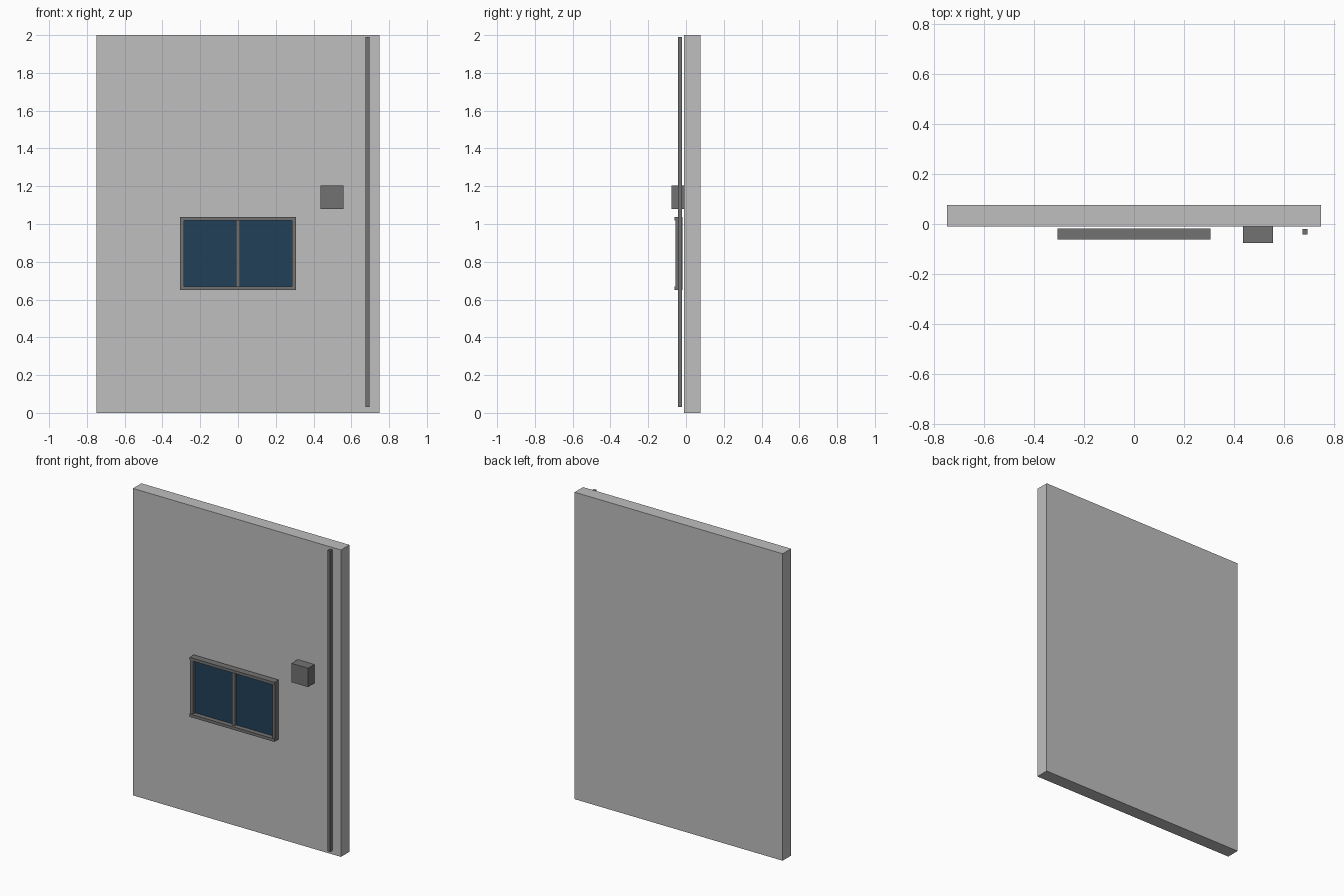
import bpy

cube = bpy.data.objects.get("Cube")
if cube:
    bpy.data.objects.remove(cube, do_unlink=True)


def material(name, rgb):
    m = bpy.data.materials.new(name)
    m.use_nodes = True
    m.diffuse_color = (*rgb, 1)
    m.node_tree.nodes["Principled BSDF"].inputs["Base Color"].default_value = (*rgb, 1)
    return m


LIGHT = material("light grey", (0.52, 0.52, 0.52))
DARK = material("dark grey", (0.171, 0.171, 0.171))
BLUE = material("glass blue", (0.016, 0.051, 0.098))


def box(name, mat, x, y, z):
    """Box spanning the given (low, high) ranges."""
    bpy.ops.mesh.primitive_cube_add(size=1, location=[sum(r) / 2 for r in (x, y, z)])
    ob = bpy.context.object
    ob.name = name
    ob.scale = [r[1] - r[0] for r in (x, y, z)]
    bpy.ops.object.transform_apply(location=False, rotation=False, scale=True)
    ob.data.materials.append(mat)
    return ob


# Wall slab
box("wall_panel", LIGHT, (-0.75, 0.75), (-0.011, 0.076), (0, 2))

# Drain pipe and utility box
box("drain_pipe", DARK, (0.676, 0.695), (-0.043, -0.02), (0.03, 1.99))
box("utility_box", DARK, (0.438, 0.558), (-0.076, -0.011), (1.08, 1.203))

# Window: rails stand slightly proud of the stiles
BACK = -0.019
W, BOTTOM, TOP, T = 0.306, 0.65, 1.038, 0.019
box("bottom_rail", DARK, (-W, W), (-0.062, BACK), (BOTTOM, BOTTOM + T))
box("top_rail", DARK, (-W, W), (-0.062, BACK), (TOP - T, TOP))
inner = (BOTTOM + T, TOP - T)
for side, s in (("left", 1), ("right", -1)):
    box(side + "_stile", DARK, sorted((s * W, s * (W - T))), (-0.056, BACK), inner)
    box(side + "_pane", BLUE, sorted((s * 0.01, s * (W - T))), (-0.031, -0.023), inner)
box("mullion", DARK, (-0.01, 0.01), (-0.045, BACK), inner)
